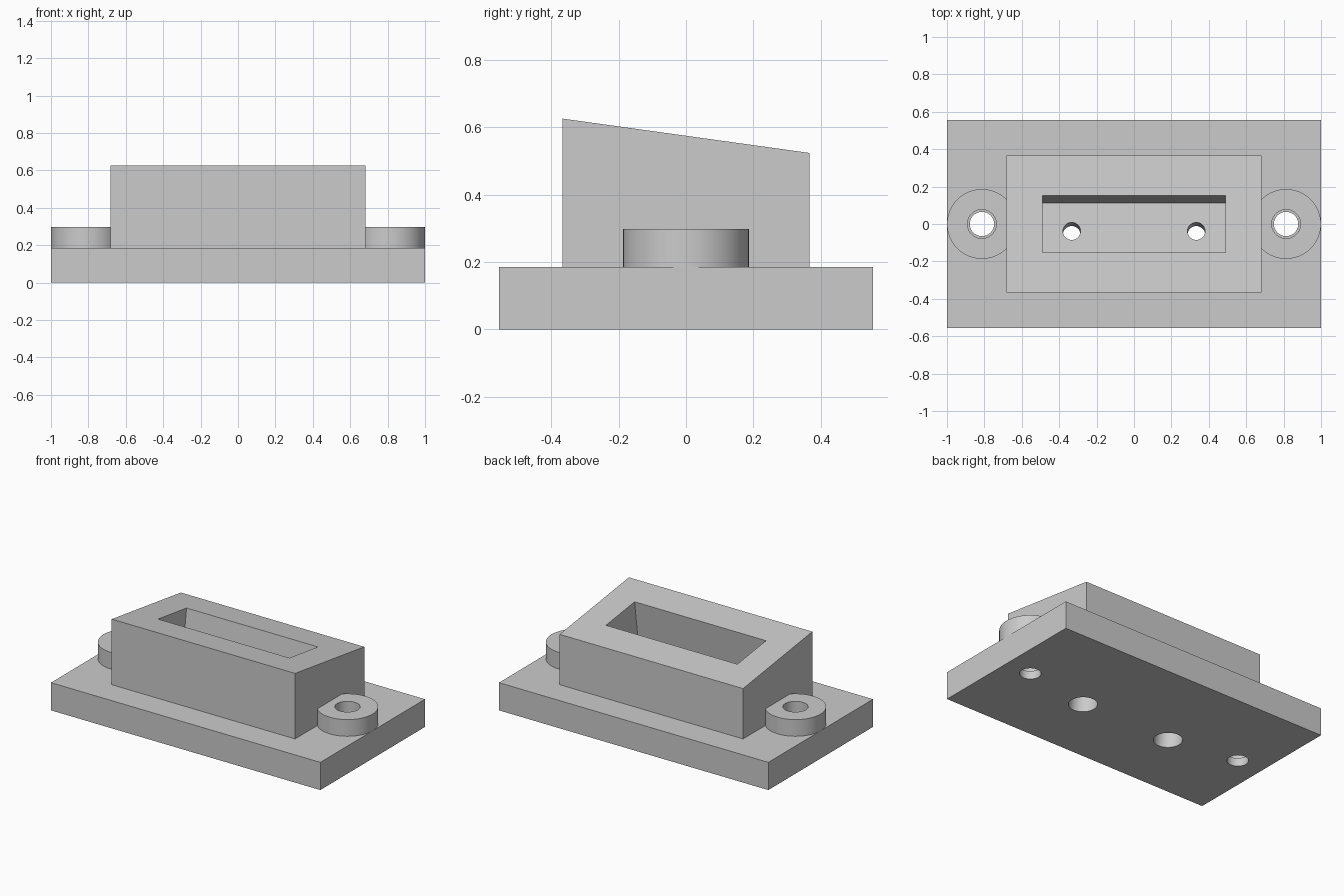
import bpy
import bmesh
from math import atan2, radians
from mathutils import Matrix

cube = bpy.data.objects.get("Cube")
if cube:
    bpy.data.objects.remove(cube)

# Main dimensions
BASE_TOP = 0.186
BLOCK_Y = 0.367
FRONT_Z, BACK_Z = 0.626, 0.524
BOSS_X, PIN_X = 0.813, 0.333
MID_Z = (FRONT_Z + BACK_Z) / 2
SLOPE = -atan2(FRONT_Z - BACK_Z, 2 * BLOCK_Y)
POCKET_DEPTH = 0.28

# Frame lying on the sloped face, its z axis along the face normal
TILT = Matrix.Translation((0, 0, MID_Z)) @ Matrix.Rotation(SLOPE, 4, "X")

grey = bpy.data.materials.new("plain grey")
grey.use_nodes = True
colour = (0.6, 0.6, 0.6, 1)
grey.diffuse_color = colour
grey.node_tree.nodes["Principled BSDF"].inputs["Base Color"].default_value = colour


def finish(name, bm, frame):
    bm.transform(frame)
    bmesh.ops.recalc_face_normals(bm, faces=bm.faces)
    mesh = bpy.data.meshes.new(name)
    bm.to_mesh(mesh)
    bm.free()
    mesh.materials.append(grey)
    obj = bpy.data.objects.new(name, mesh)
    bpy.context.collection.objects.link(obj)
    return obj


def box(name, size, z0, z1, frame=Matrix()):
    bm = bmesh.new()
    place = Matrix.Translation((0, 0, (z0 + z1) / 2)) @ Matrix.Diagonal((*size, z1 - z0, 1))
    bmesh.ops.create_cube(bm, size=1, matrix=place)
    return finish(name, bm, frame)


def cylinder(name, x, radius, z0, z1, frame=Matrix()):
    bm = bmesh.new()
    bmesh.ops.create_cone(bm, cap_ends=True, segments=64, radius1=radius, radius2=radius,
                          depth=z1 - z0, matrix=Matrix.Translation((x, 0, (z0 + z1) / 2)))
    return finish(name, bm, frame)


def combine(body, part, operation):
    bpy.context.view_layer.objects.active = body
    mod = body.modifiers.new(part.name, "BOOLEAN")
    mod.operation = operation
    mod.solver = "EXACT"
    mod.object = part
    bpy.ops.object.modifier_apply(modifier=mod.name)
    bpy.data.objects.remove(part)


# Base plate
body = box("mounting_block", (2, 1.11), 0, BASE_TOP)

# Raised block with a sloping top
block = box("sloped_block", (1.362, 2 * BLOCK_Y), BASE_TOP - 0.05, MID_Z)
for v in block.data.vertices:
    if v.co.z > BASE_TOP:
        v.co.z = FRONT_Z if v.co.y < 0 else BACK_Z
combine(body, block, "UNION")

# Round screw bosses
for x in (-BOSS_X, BOSS_X):
    combine(body, cylinder("boss", x, 0.1865, BASE_TOP - 0.05, 0.298), "UNION")

# Rectangular pocket, square to the sloped face
combine(body, box("pocket", (0.976, 0.306), -POCKET_DEPTH, 0.2, TILT), "DIFFERENCE")

# Stepped screw holes and stepped pin holes
for side in (-1, 1):
    x = side * BOSS_X
    combine(body, cylinder("screw_hole", x, 0.065, -0.1, 0.4), "DIFFERENCE")
    combine(body, cylinder("screw_bore", x, 0.077, 0.055, 0.4), "DIFFERENCE")
    x = side * PIN_X
    combine(body, cylinder("pin_hole", x, 0.047, -0.8, -0.2, TILT), "DIFFERENCE")
    combine(body, cylinder("pin_bore", x, 0.087, -0.8, -0.42, TILT), "DIFFERENCE")

# Smooth the round walls, keep the corners sharp
bpy.ops.object.select_all(action="DESELECT")
body.select_set(True)
bpy.context.view_layer.objects.active = body
bpy.ops.object.shade_smooth_by_angle(angle=radians(30))
